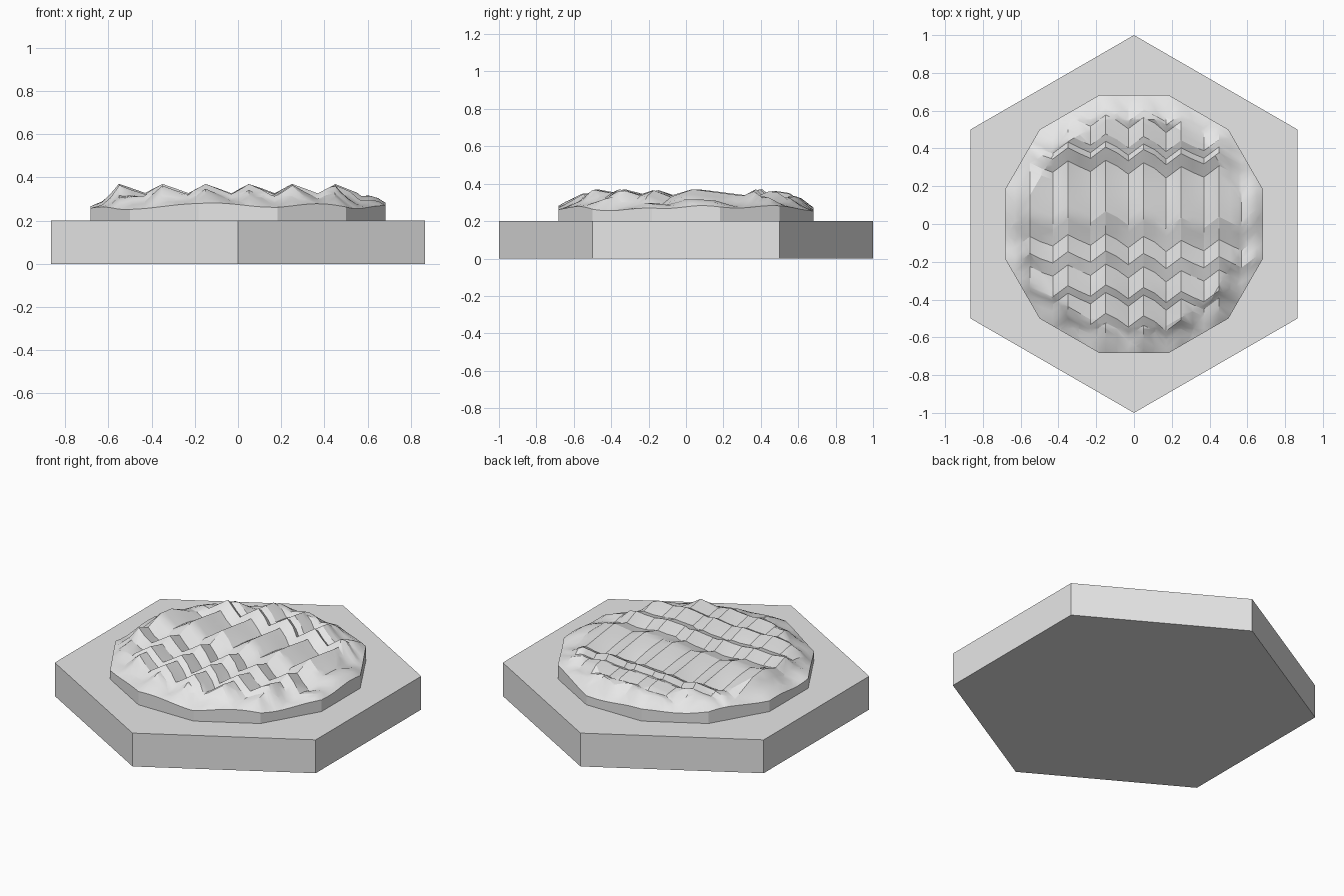
import bpy, bmesh, math, random
from mathutils import Vector

if "Cube" in bpy.data.objects:
    bpy.data.objects.remove(bpy.data.objects["Cube"], do_unlink=True)

stone = bpy.data.materials.new("stone_grey")
stone.use_nodes = True
grey = (0.8, 0.8, 0.8, 1)
stone.diffuse_color = grey
stone.node_tree.nodes["Principled BSDF"].inputs["Base Color"].default_value = grey


def add_object(name, bm):
    bmesh.ops.recalc_face_normals(bm, faces=bm.faces[:])
    mesh = bpy.data.meshes.new(name)
    bm.to_mesh(mesh)
    bm.free()
    mesh.materials.append(stone)
    obj = bpy.data.objects.new(name, mesh)
    bpy.context.collection.objects.link(obj)
    return obj


# Hexagonal base tile
BASE_TOP = 0.2
bm = bmesh.new()
ring = [bm.verts.new((math.sin(i * math.pi / 3), math.cos(i * math.pi / 3), 0)) for i in range(6)]
foot = bm.faces.new(ring)
lid = bmesh.ops.extrude_face_region(bm, geom=[foot], use_keep_orig=True)
for v in lid["geom"]:
    if isinstance(v, bmesh.types.BMVert):
        v.co.z = BASE_TOP
add_object("hexagon_base", bm)

# Relief settings: ridged columns crossed by zigzag steps
APOTHEM, RIM, PITCH, START = 0.683, 0.13, 0.2, -0.03
CREST = 0.4
PROFILE = [(-0.9, 0.6), (-0.57, 0.5), (-0.52, 1), (-0.41, 0.6), (-0.37, 1), (-0.26, 0.35),
           (-0.19, 0.9), (-0.1, 0.3), (0.02, 1), (0.29, 0.35), (0.36, 1), (0.39, 0.5),
           (0.43, 0.8), (0.53, 0.5), (0.57, 1), (0.9, 0.9)]
random.seed(4)
column_shift = [random.uniform(-0.02, 0.02) for _ in range(12)]
normals = [Vector((math.cos(i * math.pi / 6), math.sin(i * math.pi / 6), 0)) for i in range(12)]


def column(x):
    t = (x - START) / PITCH + 1e-5
    return math.floor(t), t - math.floor(t)


def ridge(x):
    f = column(x)[1]
    return f / CREST if f < CREST else (1 - f) / (1 - CREST)


def zigzag(x):
    return 0.06 * (ridge(x) - 0.5)


def row_height(v):
    for (a, ha), (b, hb) in zip(PROFILE, PROFILE[1:]):
        if a <= v <= b:
            return ha + (hb - ha) * (v - a) / (b - a)
    return 0.6


def height(x, y):
    inset = APOTHEM - max(n.x * x + n.y * y for n in normals)
    rise = min(1, max(0, inset / RIM))
    r = ridge(x)
    step = row_height(y - zigzag(x) + column_shift[column(x)[0] + 5])
    relief = (step + (1 - step) * 0.45 * r) * (0.5 + 0.5 * r)
    edge = 0.267 + 0.01 * math.sin(11 * x + 5 * y) + 0.006 * math.sin(17 * y)
    return edge + (0.37 - edge) * rise * (0.1 + 0.9 * relief)


# Sheet of quads following the columns and zigzag rows
xs = []
for k in range(-4, 5):
    xs += [START + PITCH * (k + f) for f in (0, 0.2, CREST, 0.7)]
ys = []
for (a, _), (b, _) in zip(PROFILE, PROFILE[1:]):
    n = max(2, round((b - a) / 0.04))
    ys += [a + (b - a) * i / n for i in range(n)]
bm = bmesh.new()
grid = [[bm.verts.new((x, y + zigzag(x) - column_shift[column(x)[0] + 5], 0)) for y in ys] for x in xs]
for ca, cb in zip(grid, grid[1:]):
    for i in range(len(ys) - 1):
        bm.faces.new((ca[i], cb[i], cb[i + 1], ca[i + 1]))

# Trim to a twelve-sided outline and score the foot of the slope
for n in normals:
    bmesh.ops.bisect_plane(bm, geom=bm.verts[:] + bm.edges[:] + bm.faces[:],
                           plane_co=n * APOTHEM, plane_no=n, clear_outer=True)
for n in normals:
    bmesh.ops.bisect_plane(bm, geom=bm.verts[:] + bm.edges[:] + bm.faces[:],
                           plane_co=n * (APOTHEM - RIM), plane_no=n)
for v in bm.verts:
    v.co.z = height(v.co.x, v.co.y)

# Outer wall down to the base
border = [e for e in bm.edges if e.is_boundary]
wall = bmesh.ops.extrude_edge_only(bm, edges=border)
for v in wall["geom"]:
    if isinstance(v, bmesh.types.BMVert):
        v.co.z = BASE_TOP
terrain = add_object("rocky_terrain", bm)

bpy.ops.object.select_all(action="DESELECT")
terrain.select_set(True)
bpy.context.view_layer.objects.active = terrain
bpy.ops.object.shade_smooth_by_angle(angle=math.radians(25))
